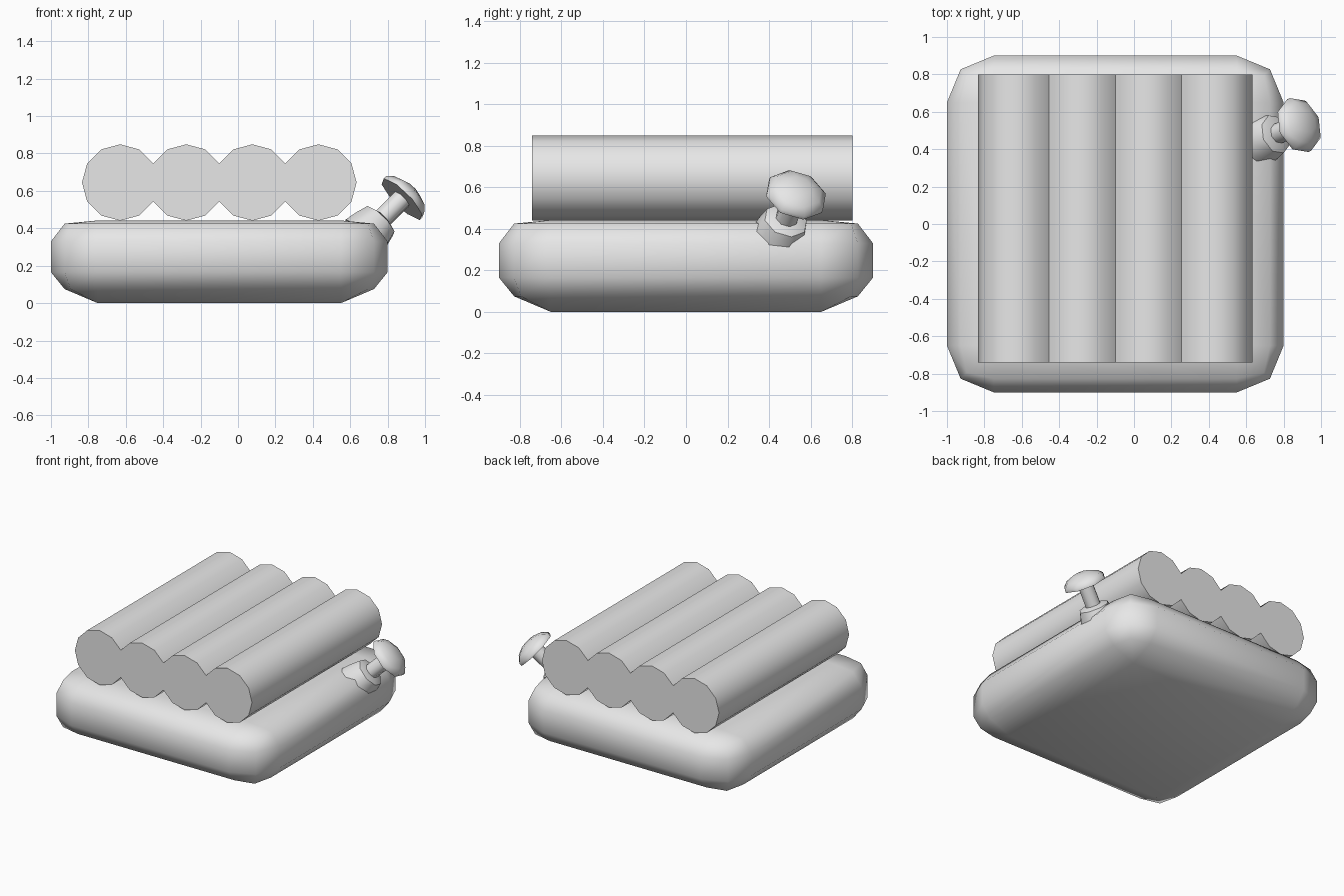
import bpy
import bmesh
import math
from mathutils import Vector

cube = bpy.data.objects.get("Cube")
if cube:
    bpy.data.objects.remove(cube, do_unlink=True)

grey = bpy.data.materials.new("plain grey")
grey.use_nodes = True
grey.diffuse_color = (0.8, 0.8, 0.8, 1)
grey.node_tree.nodes["Principled BSDF"].inputs["Base Color"].default_value = (0.8, 0.8, 0.8, 1)


def finish(bm, name, angle):
    """Turn a bmesh into a smooth shaded object with sharp edges kept."""
    bmesh.ops.recalc_face_normals(bm, faces=bm.faces)
    mesh = bpy.data.meshes.new(name)
    bm.to_mesh(mesh)
    bm.free()
    mesh.materials.append(grey)
    obj = bpy.data.objects.new(name, mesh)
    bpy.context.collection.objects.link(obj)
    bpy.ops.object.select_all(action='DESELECT')
    obj.select_set(True)
    bpy.context.view_layer.objects.active = obj
    bpy.ops.object.shade_smooth_by_angle(angle=math.radians(angle))
    return obj


def loft(bm, rings):
    """Join rings of equal length with quads and cap both ends."""
    loops = [[bm.verts.new(p) for p in ring] for ring in rings]
    n = len(loops[0])
    for a, b in zip(loops, loops[1:]):
        for i in range(n):
            j = (i + 1) % n
            bm.faces.new((a[i], a[j], b[j], b[i]))
    bm.faces.new(loops[0])
    bm.faces.new(loops[-1])


def turned(name, profile, base, axis, sides, angle):
    """Sweep (radius, distance) pairs around a tilted axis."""
    turn = axis.to_track_quat('Z', 'Y')
    rings = []
    for r, s in profile:
        rings.append([base + turn @ Vector((r * math.cos(2 * math.pi * i / sides),
                                            r * math.sin(2 * math.pi * i / sides), s))
                      for i in range(sides)])
    bm = bmesh.new()
    loft(bm, rings)
    return finish(bm, name, angle)


# Cushion base: rounded slab, each layer is (side reach, corner reach, z)
def slab_ring(side, corner, z, flat=0.65):
    pts = []
    for k in range(4):
        c, s = round(math.cos(k * math.pi / 2)), round(math.sin(k * math.pi / 2))
        for x, y in ((side, flat), (corner, corner), (flat, side)):
            pts.append((x * c - y * s - 0.1, x * s + y * c, z))
    return pts


bm = bmesh.new()
loft(bm, [slab_ring(*layer) for layer in (
    (0.65, 0.65, 0.0), (0.827, 0.794, 0.075), (0.9, 0.827, 0.165),
    (0.9, 0.827, 0.33), (0.827, 0.794, 0.425), (0.65, 0.65, 0.442))])
bmesh.ops.remove_doubles(bm, verts=bm.verts, dist=0.0005)
finish(bm, "cushion_base", 60)

# Row of four joined twelve-sided tubes, as one extruded outline
R, COUNT, Z = 0.204, 4, 0.645
STEP = 2 * R * math.cos(math.pi / 6)
first_x = -0.1 - STEP * (COUNT - 1) / 2


def arc(k, angles):
    return [(first_x + k * STEP + R * math.cos(math.radians(a)),
             Z + R * math.sin(math.radians(a))) for a in angles]


outline = arc(0, (180,))
for k in range(COUNT):
    outline += arc(k, (150, 120, 90, 60))
outline += arc(COUNT - 1, (30, 0))
for k in reversed(range(COUNT)):
    outline += arc(k, (-30, -60, -90, -120))
outline += arc(0, (-150,))

bm = bmesh.new()
loft(bm, [[(x, y, z) for x, z in outline] for y in (-0.74, 0.8)])
finish(bm, "tube_row", 40)

# Tilted valve on the left edge: collar, stem and domed cap
axis = Vector((1, 0.4, 1)).normalized()
collar_top = Vector((0.76, 0.48, 0.44))
turned("valve_collar", [(0.14, -0.14), (0.127, -0.07), (0.108, 0.0), (0.07, 0.015)],
       collar_top, axis, 8, 50)
turned("valve_stem", [(0.055, -0.05), (0.055, 0.18)], collar_top, axis, 8, 50)
turned("valve_cap", [(0.06, 0.0), (0.152, 0.0), (0.152, 0.02), (0.12, 0.052), (0.06, 0.078)],
       collar_top + axis * 0.17, axis, 8, 50)
